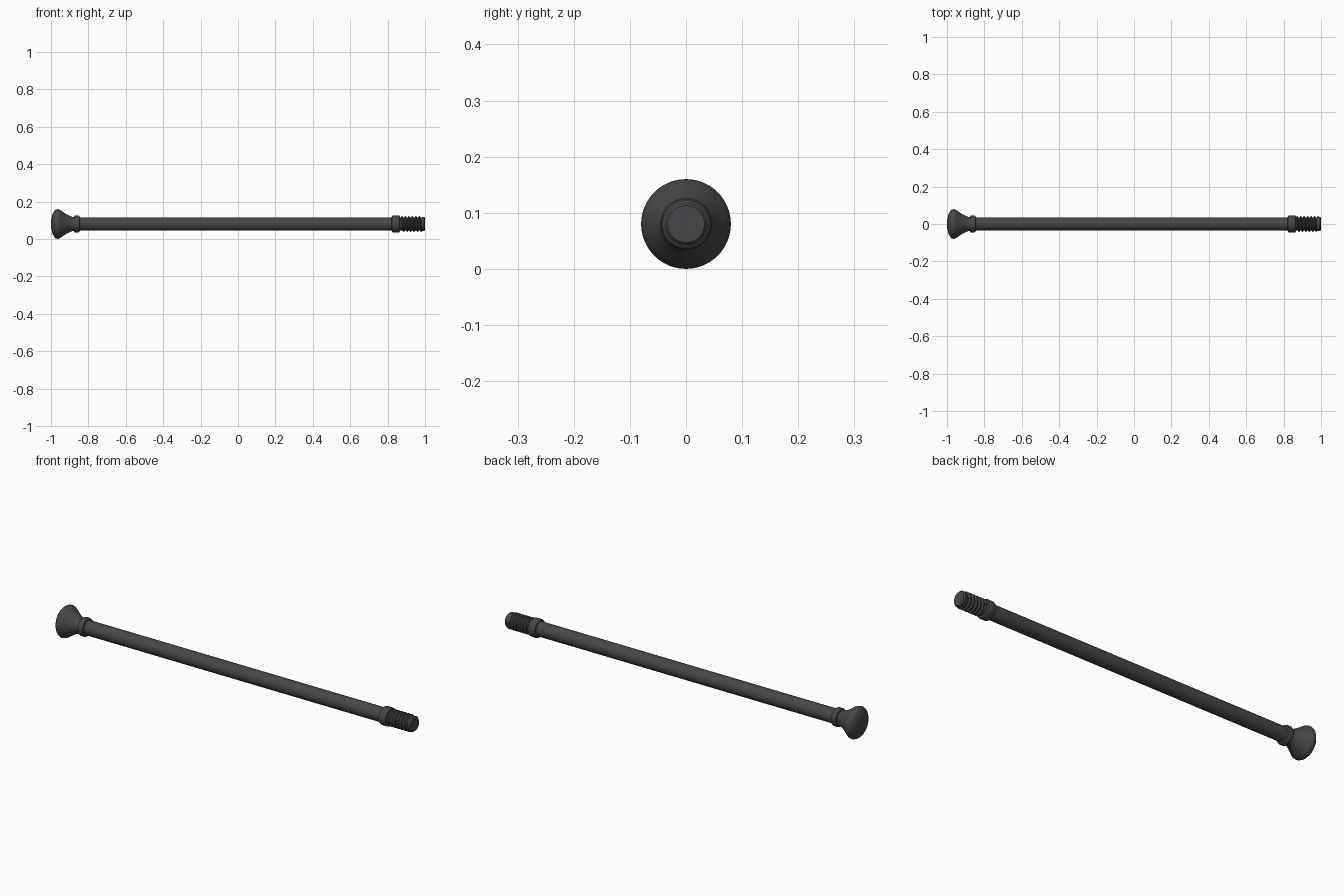
import bpy, bmesh, math

if "Cube" in bpy.data.objects:
    bpy.data.objects.remove(bpy.data.objects["Cube"])

AXIS_Z = 0.08
SIDES = 48

metal = bpy.data.materials.new("dark_grey_metal")
metal.diffuse_color = (0.062, 0.062, 0.067, 1)
metal.use_nodes = True
metal.node_tree.nodes["Principled BSDF"].inputs["Base Color"].default_value = metal.diffuse_color


def finish(name, bm, angle=35):
    bmesh.ops.recalc_face_normals(bm, faces=bm.faces)
    mesh = bpy.data.meshes.new(name)
    bm.to_mesh(mesh)
    bm.free()
    mesh.materials.append(metal)
    ob = bpy.data.objects.new(name, mesh)
    bpy.context.collection.objects.link(ob)
    bpy.ops.object.select_all(action='DESELECT')
    ob.select_set(True)
    bpy.context.view_layer.objects.active = ob
    bpy.ops.object.shade_smooth_by_angle(angle=math.radians(angle))
    return ob


def ring_point(x, r, a):
    return (x, r * math.cos(a), AXIS_Z + r * math.sin(a))


def lathe(name, profile):
    """Turn (x, radius) pairs around the long axis and cap both ends."""
    bm = bmesh.new()
    rings = [[bm.verts.new(ring_point(x, r, 2 * math.pi * i / SIDES))
              for i in range(SIDES)] for x, r in profile]
    for a, b in zip(rings, rings[1:]):
        for i in range(SIDES):
            j = (i + 1) % SIDES
            bm.faces.new((a[i], a[j], b[j], b[i]))
    bm.faces.new(rings[0])
    bm.faces.new(rings[-1])
    return finish(name, bm)


def collar(name, x0, x1, r, bevel=0.008):
    return lathe(name, [(x0, 0.033), (x0, r - bevel), (x0 + bevel * 0.3, r - bevel * 0.3),
                        (x0 + bevel, r), (x1 - bevel, r),
                        (x1 - bevel * 0.3, r - bevel * 0.3), (x1, r - bevel), (x1, 0.033)])


# Long shaft
lathe("shaft", [(-0.87, 0.036), (0.85, 0.036)])

# Flared knob with a shallow domed end
lathe("knob", [(-1.0, 0.004), (-0.999, 0.02), (-0.996, 0.038), (-0.991, 0.054),
               (-0.984, 0.067), (-0.976, 0.076), (-0.966, 0.08), (-0.956, 0.078),
               (-0.945, 0.071), (-0.93, 0.060), (-0.91, 0.048), (-0.892, 0.040),
               (-0.875, 0.036), (-0.86, 0.035)])

# Collars at both ends of the shaft
collar("knob_collar", -0.878, -0.846, 0.046)
collar("thread_collar", 0.822, 0.866, 0.046)

# Threaded tip core with chamfered end
lathe("tip_core", [(0.85, 0.034), (0.98, 0.034), (0.988, 0.038), (0.994, 0.038), (1.0, 0.033)])

# Helical thread: triangular ridge swept around the core
TURNS, START, END, STEPS = 6, 0.872, 0.984, 32
bm = bmesh.new()
prev = None
for k in range(TURNS * STEPS + 1):
    t = k / (TURNS * STEPS)
    x, a = START + (END - START) * t, 2 * math.pi * k / STEPS
    cur = [bm.verts.new(ring_point(x + dx, r, a))
           for dx, r in ((-0.008, 0.032), (-0.002, 0.042), (0.002, 0.042), (0.008, 0.032))]
    if prev:
        for i in range(4):
            j = (i + 1) % 4
            bm.faces.new((prev[i], prev[j], cur[j], cur[i]))
    else:
        bm.faces.new(cur)
    prev = cur
bm.faces.new(prev)
finish("screw_thread", bm)
